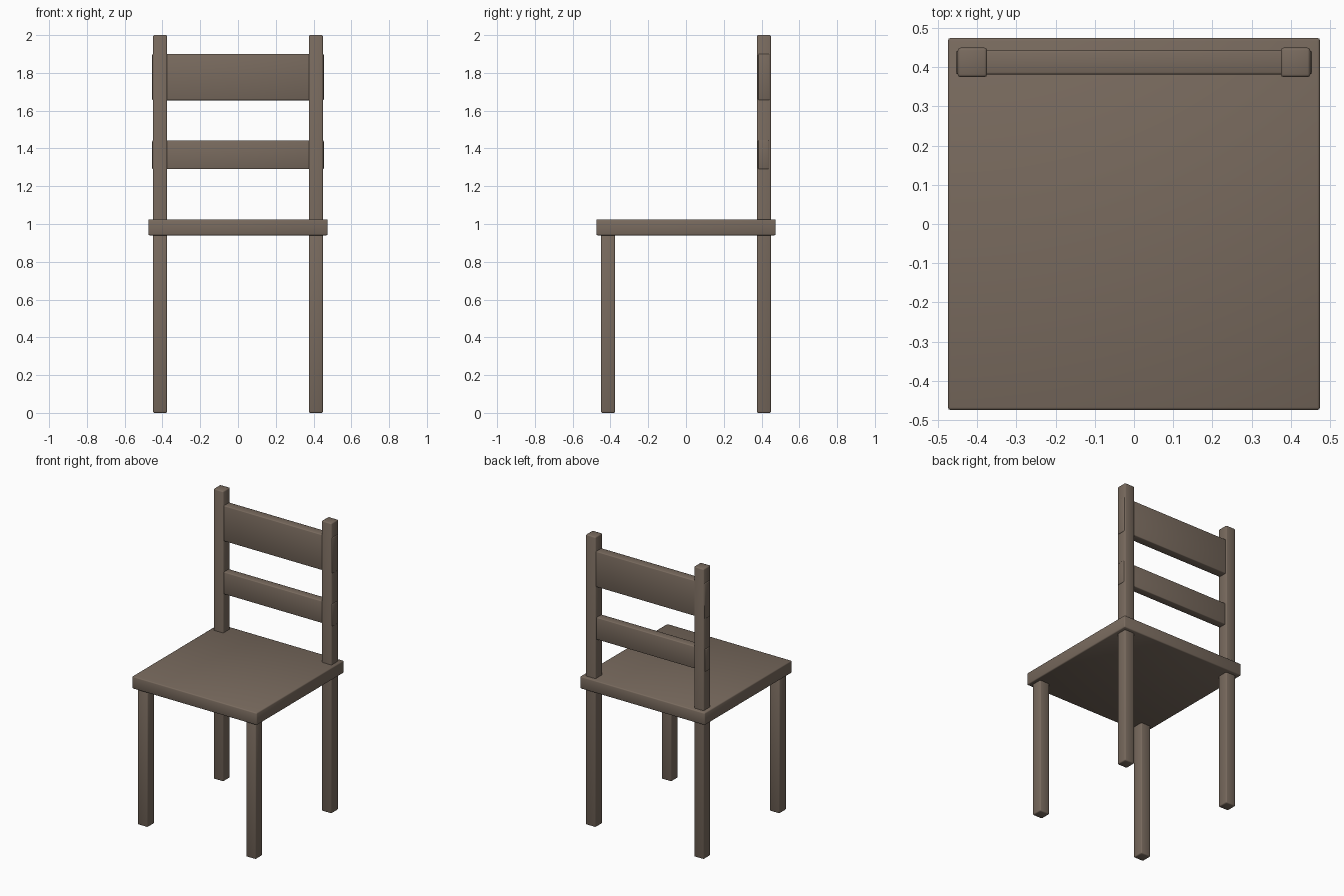
import bpy

if "Cube" in bpy.data.objects:
    bpy.data.objects.remove(bpy.data.objects["Cube"])

wood = bpy.data.materials.new("brown_wood")
wood.diffuse_color = (0.19, 0.145, 0.112, 1.0)
wood.use_nodes = True
wood.node_tree.nodes["Principled BSDF"].inputs["Base Color"].default_value = wood.diffuse_color


def block(name, lo, hi, bevel=0.007):
    """Softly rounded wooden board spanning the corners lo to hi."""
    centre = [(a + b) / 2 for a, b in zip(lo, hi)]
    bpy.ops.mesh.primitive_cube_add(size=1, location=centre)
    ob = bpy.context.object
    ob.name = name
    ob.scale = [b - a for a, b in zip(lo, hi)]
    bpy.ops.object.transform_apply(location=False, rotation=False, scale=True)
    ob.data.materials.append(wood)
    mod = ob.modifiers.new("rounded_edges", 'BEVEL')
    mod.width = bevel
    mod.segments = 2
    bpy.ops.object.shade_smooth()
    return ob


# Seat board
block("seat", (-0.475, -0.475, 0.94), (0.475, 0.475, 1.025))

# Short front legs, and rear legs that continue up as back posts
for side, x in (("left", -0.4125), ("right", 0.4125)):
    x0, x1 = x - 0.0375, x + 0.0375
    block("front_leg_" + side, (x0, -0.45, 0.0), (x1, -0.375, 0.96))
    block("back_post_" + side, (x0, 0.375, 0.0), (x1, 0.45, 2.0))

# Back slats, whose ends come just through the posts
block("upper_back_slat", (-0.454, 0.382, 1.655), (0.454, 0.443, 1.90), 0.005)
block("lower_back_slat", (-0.454, 0.382, 1.29), (0.454, 0.438, 1.443), 0.005)
